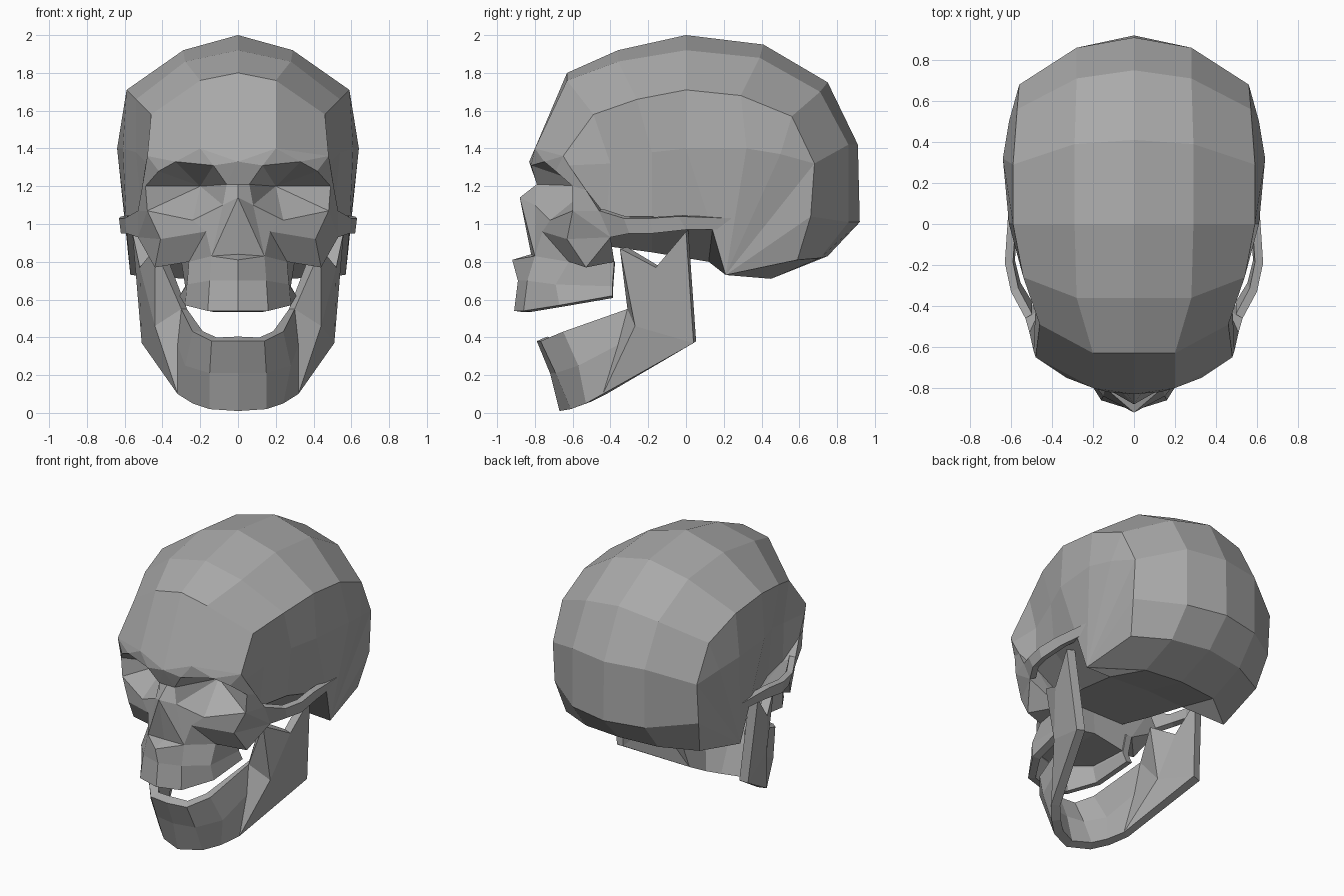
import bpy
import bmesh
from mathutils import Vector

default_cube = bpy.data.objects.get("Cube")
if default_cube:
    bpy.data.objects.remove(default_cube, do_unlink=True)

UNIT = 0.01  # points below are in hundredths

bone = bpy.data.materials.new("bone grey")
bone.use_nodes = True
bone.diffuse_color = (0.4, 0.4, 0.4, 1)
bone.node_tree.nodes["Principled BSDF"].inputs["Base Color"].default_value = bone.diffuse_color


def polygon(bm, points):
    """Add one face, collapsing repeated corners."""
    corners = list(dict.fromkeys(points))
    if len(corners) > 2:
        bm.faces.new([bm.verts.new(Vector(p) * UNIT) for p in corners])


def loft(bm, *rows):
    """Skin quads between successive rows of points."""
    for upper, lower in zip(rows, rows[1:]):
        for i in range(len(upper) - 1):
            polygon(bm, (upper[i], lower[i], lower[i + 1], upper[i + 1]))


def fan(bm, ring, apex):
    """Join a closed ring of points to an apex."""
    for i, point in enumerate(ring):
        polygon(bm, (point, ring[(i + 1) % len(ring)], apex))


def finish(bm, name, thickness=None):
    """Weld the left half, mirror it and optionally thicken it inwards."""
    bmesh.ops.remove_doubles(bm, verts=bm.verts, dist=UNIT / 10)
    mesh = bpy.data.meshes.new(name)
    bm.to_mesh(mesh)
    bm.free()
    mesh.materials.append(bone)
    part = bpy.data.objects.new(name, mesh)
    bpy.context.collection.objects.link(part)
    mirror = part.modifiers.new("mirror", "MIRROR")
    mirror.use_clip = True
    if thickness:
        shell = part.modifiers.new("shell", "SOLIDIFY")
        shell.thickness = thickness
        shell.offset = -1
    return part


# Shared landmarks
glabella = (0, -83, 133)
brow_ridge = (20, -80, 140)
temple = (48, -65, 136)
cheek_top = (51, -53, 118)
mastoid = (57, 21, 73)
wing = (14, -80, 83)
maxilla_low = (26, -62, 80)
jaw_back = (30, -38, 80)
sphenoid = (46, -42, 104)

# Cranium: long lines running from the brow over the top to the skull base
crown = [glabella, (0, -63, 180), (0, -36, 192), (0, 0, 200), (0, 41, 195),
         (0, 75, 175), (0, 91, 142), (0, 92, 101), (0, 75, 83), (0, 47, 72)]
shoulder = [brow_ridge, (20, -63, 176), (28, -36, 186), (29, 0, 192), (29, 39, 188),
            (28, 71, 170), (28, 86, 142), (28, 86, 101), (28, 71, 82), (28, 45, 71)]
temporal = [temple, (46, -49, 158), (54, -26, 166), (59, 0, 171), (59, 29, 168),
            (57, 56, 157), (56, 68, 132), (56, 66, 104), (52, 59, 81), mastoid]
equator = [(49, -62, 131), (48, -40, 132), (54, -18, 138), (61, 0, 140), (64, 32, 140),
           (61, 50, 137)] + temporal[6:]
lower = [cheek_top, sphenoid, (51, -18, 104), (59, 14, 97)] + [mastoid] * 6
cranium = bmesh.new()
loft(cranium, crown, shoulder, temporal, equator, lower)

# Skull base
base_middle = [crown[-1], (0, 14, 80), (0, -18, 85), (0, -40, 88)]
base_side = [shoulder[-1], (30, 12, 80), (28, -18, 85), (24, -40, 88)]
loft(cranium, base_middle, base_side, lower[4:0:-1])
finish(cranium, "cranium")

# Face: orbit rim, its socket and the ring of bone around it
orbit_in, orbit_in_low = (6, -79, 121), (8, -80, 110)
orbit_low, orbit_low_out = (24, -72, 102), (48, -60, 107)
orbit_out, brow_out = (49, -60, 120), (42, -69, 128)
brow_mid, brow_in = (33, -75, 133), (13, -82, 131)
nasion, nose_tip, nose_floor = (0, -79, 121), (0, -88, 114), (0, -82, 84)
maxilla_mid, cheek_body = (17, -76, 96), (41, -63, 92)
cheek_corner, cheek_back, cheek_low = (53, -46, 107), (53, -40, 93), (44, -53, 77)

face = bmesh.new()
rim = [orbit_in, orbit_in_low, orbit_low, orbit_low_out, orbit_out, brow_out, brow_mid, brow_in]
fan(face, rim, (20, -50, 120))
inner_ring = [orbit_in, orbit_in_low, orbit_in_low, orbit_low, orbit_low_out, orbit_low_out,
              orbit_low_out, orbit_out, brow_out, brow_mid, brow_mid, brow_in, brow_in,
              orbit_in, orbit_in]
outer_ring = [nasion, nose_tip, wing, maxilla_mid, cheek_body, cheek_back,
              cheek_corner, cheek_top, temple, temple, brow_ridge, brow_ridge, glabella,
              glabella, nasion]
loft(face, inner_ring, outer_ring)

# Cheekbones and the nose opening
loft(face, [wing, maxilla_mid, cheek_body, cheek_back],
     [wing, maxilla_low, cheek_low, cheek_low])
polygon(face, (nose_tip, nose_floor, wing))
loft(face, [maxilla_low, cheek_low, cheek_back, cheek_corner, cheek_top],
     [jaw_back, jaw_back, jaw_back, sphenoid, cheek_top])
polygon(face, (cheek_top, temple, equator[0]))
finish(face, "face")

# Upper jaw with palate
upper_jaw = bmesh.new()
spine = (0, -92, 81)
gum_line = [(0, -89, 70), (15, -84, 70), (27, -69, 68), (28, -39, 67)]
tooth_line = [(0, -91, 54), (16, -86, 54), (28, -67, 57), (31, -39, 62)]
loft(upper_jaw, [spine, wing, maxilla_low, jaw_back], gum_line, tooth_line)
polygon(upper_jaw, (nose_floor, spine, wing))
finish(upper_jaw, "upper_jaw", 0.05)

palate = bmesh.new()
palate_middle = [(0, y, 72) for x, y, z in gum_line]
loft(palate, palate_middle, gum_line)
polygon(palate, (palate_middle[-1], gum_line[-1], jaw_back, base_side[-1], base_middle[-1]))
polygon(palate, (jaw_back, sphenoid, base_side[-1]))
finish(palate, "palate")

# Cheek arches
arch = bmesh.new()
arch_top = [cheek_corner, (60, -33, 103), (63, -19, 103), (62, -4, 104), (60, 25, 103)]
arch_bottom = [cheek_back, (59, -30, 95), (62, -18, 95), (61, 0, 97), (59, 18, 97)]
loft(arch, arch_top, arch_bottom)
finish(arch, "cheek_arches", 0.04)

# Lower jaw: body from chin to back teeth
lower_jaw = bmesh.new()
jaw_top = [(0, -79, 38), (14, -77, 38), (24, -65, 43), (30, -31, 55)]
jaw_middle = [(0, -72, 21), (15, -69, 21), (28, -57, 25), (32, -36, 36)]
jaw_bottom = [(0, -67, 1), (15, -61, 2), (24, -53, 5), (32, -44, 10)]
loft(lower_jaw, jaw_top, jaw_middle, jaw_bottom)

# Lower jaw: rising branch with its two horns
root, gonion = (44, -27, 46), (51, 4, 37)
coronoid, notch, condyle = (44, -35, 87), (52, -16, 77), (56, 0, 96)
molar, heel = jaw_top[-1], jaw_bottom[-1]
polygon(lower_jaw, (molar, jaw_middle[-1], heel, root))
polygon(lower_jaw, (molar, root, coronoid))
polygon(lower_jaw, (root, heel, gonion))
polygon(lower_jaw, (coronoid, root, notch))
polygon(lower_jaw, (notch, root, gonion, condyle))
finish(lower_jaw, "lower_jaw", 0.06)
